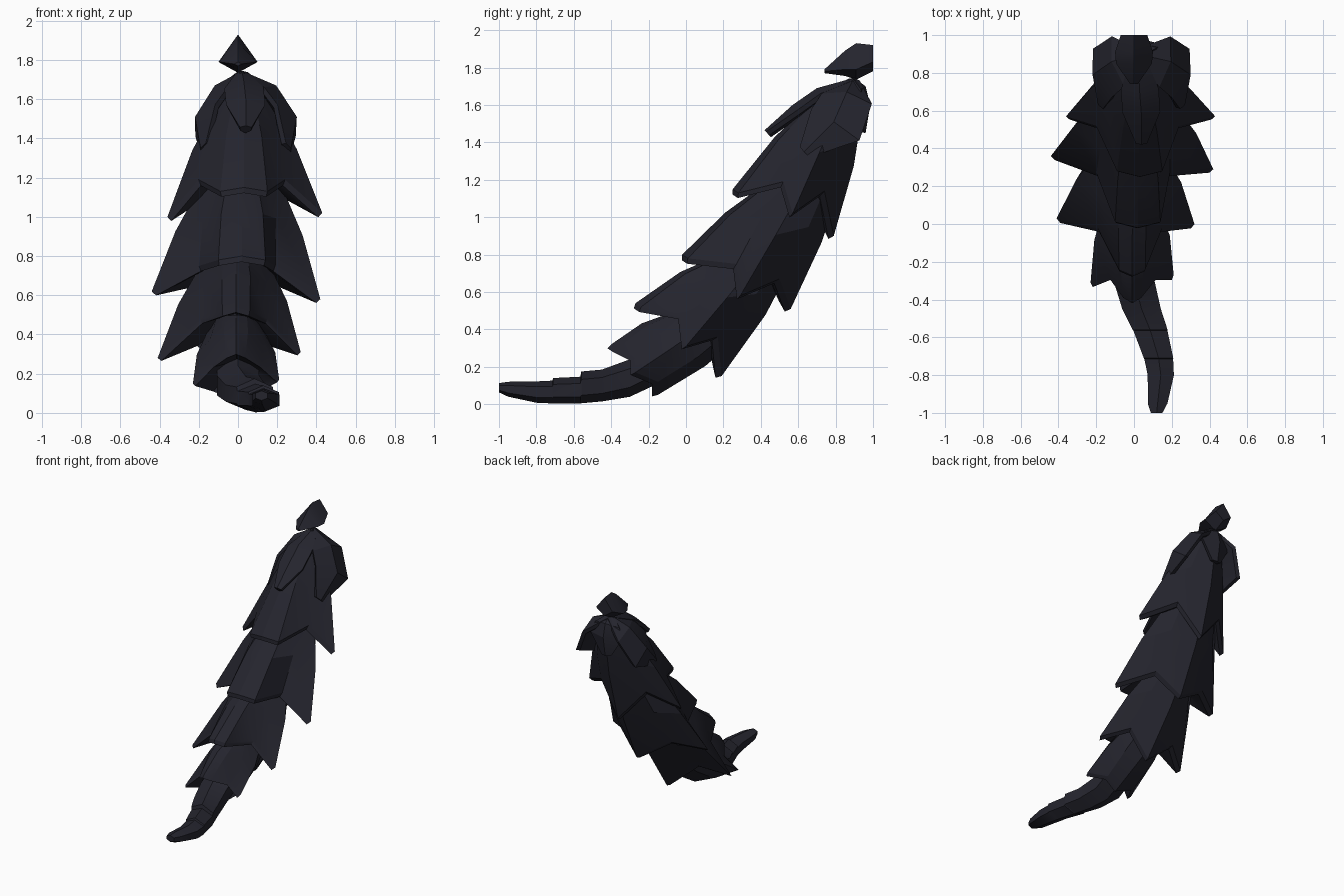
import bpy
import bmesh
from math import sin, cos, radians
from mathutils import Vector

cube = bpy.data.objects.get("Cube")
if cube:
    bpy.data.objects.remove(cube)

# Single dark slate colour
slate = bpy.data.materials.new("dark_slate")
slate.use_nodes = True
colour = (0.018, 0.018, 0.027, 1)
slate.diffuse_color = colour
bsdf = slate.node_tree.nodes["Principled BSDF"]
bsdf.inputs["Base Color"].default_value = colour
bsdf.inputs["Roughness"].default_value = 0.8


def loft(name, rings, start_tip=None, end_tip=None):
    """Bridge equal rings of points and close both ends with a fan or a cap."""
    bm = bmesh.new()
    loops = [[bm.verts.new(p) for p in ring] for ring in rings]
    n = len(loops[0])
    for a, b in zip(loops, loops[1:]):
        for i in range(n):
            j = (i + 1) % n
            bm.faces.new((a[i], a[j], b[j], b[i]))
    for loop, tip in ((loops[0], start_tip), (loops[-1], end_tip)):
        if tip is None:
            bm.faces.new(loop)
        else:
            v = bm.verts.new(tip)
            for i in range(n):
                bm.faces.new((loop[i], loop[(i + 1) % n], v))
    bmesh.ops.recalc_face_normals(bm, faces=bm.faces)
    mesh = bpy.data.meshes.new(name)
    bm.to_mesh(mesh)
    bm.free()
    mesh.materials.append(slate)
    obj = bpy.data.objects.new(name, mesh)
    bpy.context.collection.objects.link(obj)
    bpy.ops.object.select_all(action='DESELECT')
    obj.select_set(True)
    bpy.context.view_layer.objects.active = obj
    bpy.ops.object.shade_smooth_by_angle(angle=radians(22))


ANGLES = (0, 25, 50, 90, 130, 180, 230, 270, 310, 335)


def skirt(name, cx, top_front, top_back, top_r, front, front_w,
          notch, right_tip, back_notch, back, left_tip, bulge):
    """Flared tier with a pointed, notched hem and a thick lip."""
    f, b = Vector((cx, *top_front)), Vector((cx, *top_back))
    mid = (f + b) / 2
    top = [mid + (f - mid) * cos(radians(a)) + Vector((top_r * sin(radians(a)), 0, 0))
           for a in ANGLES]
    corner = Vector((cx + front_w, front[0] + 0.03, front[1] - 0.02))
    half = [corner, Vector(notch), Vector(right_tip), Vector(back_notch)]
    ratio = left_tip[0] / right_tip[0]
    other = [Vector((p.x * ratio, p.y, p.z)) for p in reversed(half)]
    other[1] = Vector(left_tip)
    other[-1].x = cx - front_w
    hem = [Vector((cx, *front))] + half + [Vector((0.03, *back))] + other
    centre = sum(hem, Vector()) / len(hem)
    axis = (centre - mid).normalized()
    # The belly ring swells away from the axis
    belly = []
    for p, q in zip(top, hem):
        m = p.lerp(q, 0.5)
        out = m - mid.lerp(centre, 0.5)
        out -= axis * out.dot(axis)
        belly.append(m + out.normalized() * bulge)
    lip = [p.lerp(centre, 0.05) + axis * 0.03 for p in hem]
    inner = [p.lerp(centre, 0.22) for p in hem]
    loft(name, [top, belly, hem, lip, inner], mid, centre.lerp(mid, 0.25))


# Overlapping tiers, from the top down
skirt("tier_upper", 0.03, (0.74, 1.68), (0.96, 1.67), 0.09, (0.25, 1.15), 0.12,
      (0.24, 0.52, 1.19), (0.43, 0.57, 1.02), (0.21, 0.74, 1.14), (0.79, 0.9),
      (-0.36, 0.57, 1.0), 0.025)
skirt("tier_middle", 0.02, (0.48, 1.22), (0.85, 1.25), 0.17, (-0.02, 0.8), 0.12,
      (0.19, 0.27, 0.75), (0.42, 0.29, 0.58), (0.21, 0.5, 0.67), (0.56, 0.51),
      (-0.44, 0.36, 0.62), 0.025)
skirt("tier_lower", -0.01, (0.25, 0.83), (0.62, 0.85), 0.13, (-0.27, 0.54), 0.07,
      (0.15, -0.02, 0.48), (0.32, 0.0, 0.31), (0.17, 0.17, 0.36), (0.19, 0.15),
      (-0.41, 0.03, 0.28), 0.03)
skirt("tier_bottom", -0.01, (-0.05, 0.5), (0.33, 0.4), 0.13, (-0.4, 0.32), 0.05,
      (0.12, -0.27, 0.25), (0.21, -0.27, 0.17), (0.12, -0.15, 0.12), (-0.15, 0.05),
      (-0.23, -0.31, 0.15), 0.025)

APEX = (0.02, 0.9, 1.745)
HEART = Vector((0.03, 0.85, 1.45))


def petal(name, path, widths):
    """Roof-shaped leaf hanging from the apex along a path."""
    pts = [Vector(p) for p in (APEX, *path)]
    rings = []
    for i, (p, w) in enumerate(zip(pts, widths)):
        along = (pts[min(i + 1, len(pts) - 1)] - pts[max(i - 1, 0)]).normalized()
        side = along.cross(p - HEART).normalized()
        normal = side.cross(along).normalized()
        edge = p - normal * w * 0.35
        under = p - normal * (w * 0.35 + 0.04)
        rings.append([p, edge + side * w, edge + side * w * 0.9 - normal * 0.025,
                      under, edge - side * w * 0.9 - normal * 0.025, edge - side * w])
    loft(name, rings)


# Crown of drooping petals: one in front, one behind and a pair at the sides
petal("front_petal", [(0.03, 0.7, 1.69), (0.04, 0.57, 1.6), (0.04, 0.42, 1.465)],
      (0.03, 0.1, 0.1, 0.03))
petal("back_petal", [(0.02, 0.96, 1.7), (0.02, 0.985, 1.6), (0.02, 0.96, 1.45)],
      (0.03, 0.1, 0.13, 0.04))
for name, sign in (("right_petal", 1), ("left_petal", -0.96)):
    petal(name, [(0.035 + sign * 0.16, 0.86, 1.67), (0.035 + sign * 0.265, 0.79, 1.51),
                 (0.035 + sign * 0.235, 0.63, 1.35)], (0.03, 0.14, 0.16, 0.04))


def section(x, y, z, rx, rz, sides=6):
    """Upright cross-section facing along the y axis, one corner on top."""
    return [Vector((x + rx * sin(radians(360 * i / sides)), y,
                    z + rz * cos(radians(360 * i / sides)))) for i in range(sides)]


# Curled tail with small ledges on its upper side
tail = [(0, 0, 0.3, 0.12, 0.12), (0, -0.3, 0.14, 0.125, 0.1),
        (0.04, -0.45, 0.1, 0.118, 0.085), (0.085, -0.56, 0.09, 0.107, 0.085),
        (0.087, -0.565, 0.075, 0.104, 0.072), (0.13, -0.71, 0.072, 0.09, 0.068),
        (0.131, -0.715, 0.065, 0.088, 0.061), (0.142, -0.8, 0.065, 0.08, 0.057),
        (0.125, -0.95, 0.08, 0.06, 0.04), (0.12, -1.0, 0.088, 0.035, 0.025)]
loft("tail_tip", [section(*s) for s in tail])

# Faceted knob, cut flat at the back: y, half width, bottom, middle, top
knob = [(0.74, 0.02, 1.77, 1.78, 1.79), (0.85, 0.095, 1.755, 1.79, 1.89),
        (0.91, 0.1, 1.735, 1.79, 1.93), (1.0, 0.07, 1.78, 1.83, 1.92)]
loft("top_knob", [[(0, y, top), (w, y, mid), (0, y, low), (-w, y, mid)]
                  for y, w, low, mid, top in knob])
